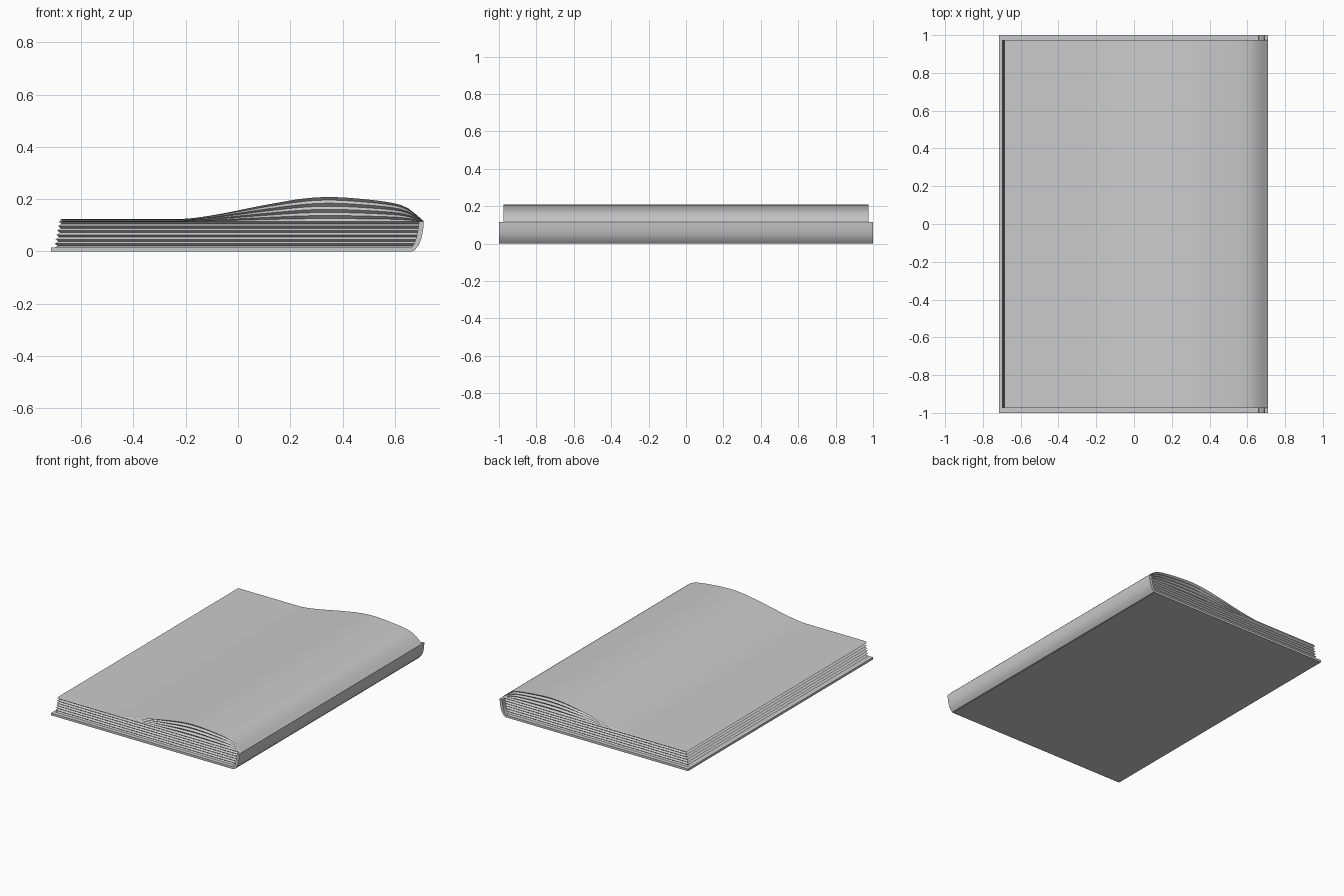
import bpy, bmesh, math

old = bpy.data.objects.get("Cube")
if old:
    bpy.data.objects.remove(old, do_unlink=True)

GREY = (0.6, 0.6, 0.6, 1)
mat = bpy.data.materials.new("plain grey")
mat.use_nodes = True
mat.diffuse_color = GREY
mat.node_tree.nodes["Principled BSDF"].inputs["Base Color"].default_value = GREY


def make_object(name, bm, angle):
    bmesh.ops.recalc_face_normals(bm, faces=bm.faces)
    mesh = bpy.data.meshes.new(name)
    bm.to_mesh(mesh)
    bm.free()
    mesh.materials.append(mat)
    ob = bpy.data.objects.new(name, mesh)
    bpy.context.collection.objects.link(ob)
    bpy.ops.object.select_all(action='DESELECT')
    ob.select_set(True)
    bpy.context.view_layer.objects.active = ob
    bpy.ops.object.shade_smooth_by_angle(angle=math.radians(angle))
    return ob


def extrude_profile(name, points, half):
    """Extrude an x-z outline along y."""
    bm = bmesh.new()
    face = bm.faces.new([bm.verts.new((x, -half, z)) for x, z in points])
    new = bmesh.ops.extrude_face_region(bm, geom=[face])["geom"]
    bmesh.ops.translate(bm, vec=(0, 2 * half, 0),
                        verts=[v for v in new if isinstance(v, bmesh.types.BMVert)])
    return make_object(name, bm, 30)


def interpolate(x, points):
    """Smooth curve through points with Catmull-Rom tangents."""
    n = len(points)
    slope = [0 if i == 0 else
             (points[min(i + 1, n - 1)][1] - points[i - 1][1]) /
             (points[min(i + 1, n - 1)][0] - points[i - 1][0]) for i in range(n)]
    for i in range(n - 1):
        (x0, z0), (x1, z1) = points[i], points[i + 1]
        if x <= x1:
            h = x1 - x0
            t = max(0, (x - x0) / h)
            return ((1 + 2 * t) * (1 - t) ** 2 * z0 + t * (1 - t) ** 2 * h * slope[i]
                    + t * t * (3 - 2 * t) * z1 + t * t * (t - 1) * h * slope[i + 1])
    return points[-1][1]


# Back cover and rounded spine
extrude_profile("back_cover", [(-0.715, 0), (0.665, 0), (0.66, 0.015), (-0.715, 0.015)], 1)
extrude_profile("spine", [(0.66, 0.003), (0.672, 0.002), (0.69, 0.022), (0.702, 0.052),
                          (0.708, 0.085), (0.71, 0.115), (0.692, 0.115), (0.688, 0.085),
                          (0.682, 0.055), (0.674, 0.03), (0.66, 0.012)], 1)

# Page stack: lofted rows whose edges step in and out to form separate sheaves
FLAT, RAISED, TOP = 6, 4, 0.114
BULGE = [(-0.23, 0), (-0.1, 0.014), (0.1, 0.053), (0.25, 0.078), (0.36, 0.084),
         (0.5, 0.074), (0.6, 0.06), (0.65, 0.045), (0.71, 0)]
COLUMNS = 48


def page_row(level):
    """Left end, right end, inset and height function for one row of the stack."""
    inset = 0.012 if level % 2 else 0
    if level <= 2 * FLAT:
        t = level / (2 * FLAT)
        z = 0.013 + (TOP - 0.013) * t
        right = 0.67 + 0.037 * math.sin(t * math.pi / 2)
        return -0.703 + 0.018 * t + inset, right, inset, lambda x: z
    t = (level - 2 * FLAT) / (2 * RAISED)
    z = TOP + 0.01 * t

    def height(x):
        drop = 0.008 * t * max(0, (x - 0.6) / 0.11)
        return z - drop + t * interpolate(x, BULGE)
    return -0.685 + 0.004 * t + inset, 0.707 + 0.003 * t, inset, height


bm = bmesh.new()
rows = []
for level in range(2 * (FLAT + RAISED) + 1):
    left, right, inset, height = page_row(level)
    sides = []
    for s in (-1, 1):
        side = []
        for i in range(COLUMNS + 1):
            x = left + (right - left) * i / COLUMNS
            side.append(bm.verts.new((x, s * (0.975 - inset), height(x))))
        sides.append(side)
    rows.append(sides[0] + sides[1][::-1])
for low, high in zip(rows, rows[1:]):
    n = len(low)
    for i in range(n):
        j = (i + 1) % n
        bm.faces.new((low[i], low[j], high[j], high[i]))
for row in (rows[0], rows[-1]):
    n = len(row)
    for i in range(COLUMNS):
        bm.faces.new((row[i], row[i + 1], row[n - 2 - i], row[n - 1 - i]))
make_object("pages", bm, 25)
